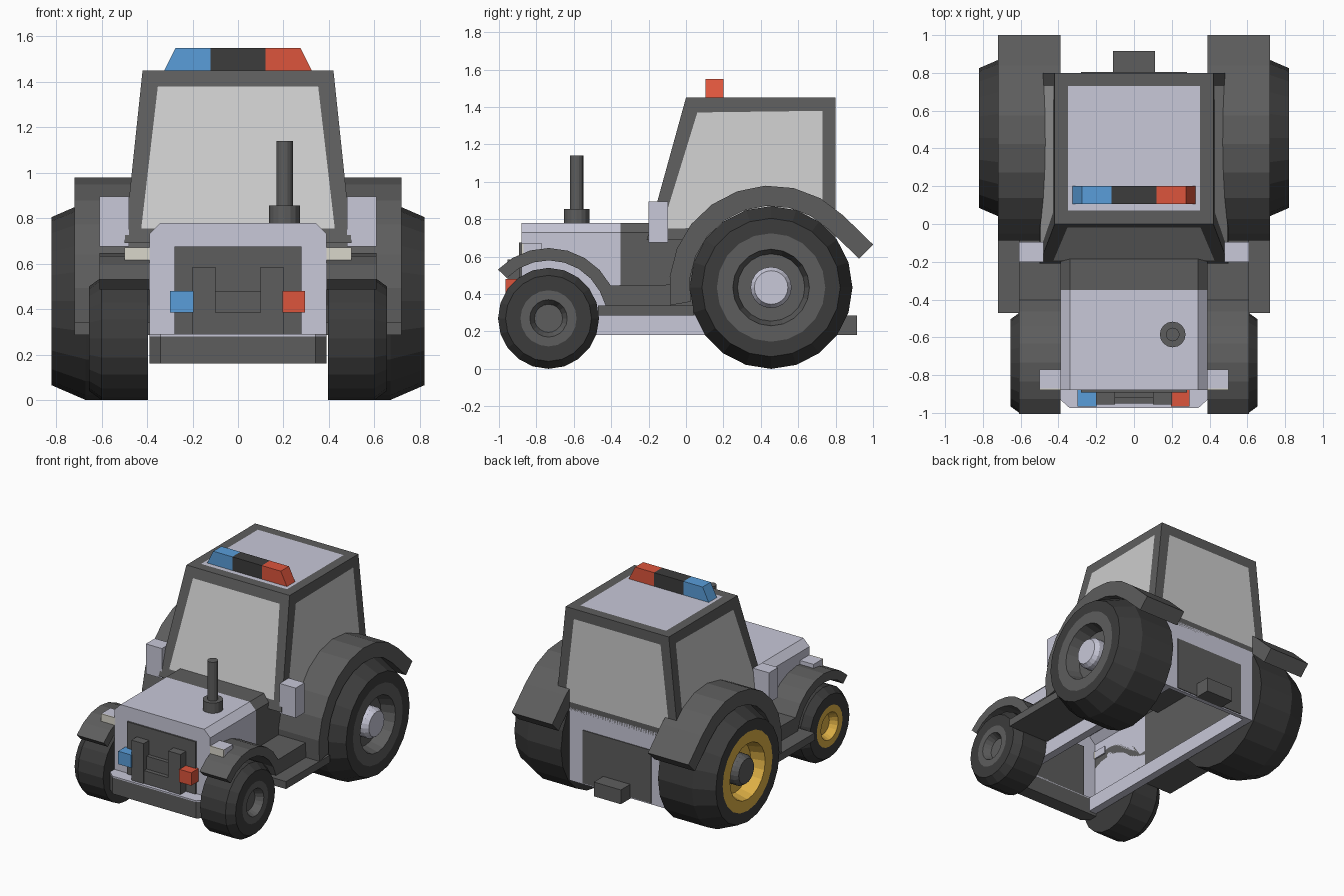
import bpy, bmesh, math
from mathutils import Vector

if "Cube" in bpy.data.objects:
    bpy.data.objects.remove(bpy.data.objects["Cube"])

COL = dict(dark=(.11, .11, .11), black=(.045, .045, .045), pale=(.58, .58, .69), glass=(.52, .52, .52),
           blue=(.1, .34, .7), red=(.72, .09, .045), gold=(.72, .43, .06), cream=(.7, .68, .6))
MAT = {}
for k, c in COL.items():
    MAT[k] = bpy.data.materials.new(k)
    MAT[k].diffuse_color = (*c, 1)


def finish(name, bm, mats, mirror=False):
    me = bpy.data.meshes.new(name)
    bm.to_mesh(me)
    bm.free()
    for m in mats:
        me.materials.append(MAT[m])
    ob = bpy.data.objects.new(name, me)
    bpy.context.collection.objects.link(ob)
    if mirror:
        ob.modifiers.new("mirror", 'MIRROR')
    return ob


def prism(name, pts, axis, lo, hi, mat, mirror=False, drop=()):
    """Extrude a 2D outline along an axis; drop removes faces looking that way."""
    place = {'x': lambda p, d: (d, p[0], p[1]), 'y': lambda p, d: (p[0], d, p[1]),
             'z': lambda p, d: (p[0], p[1], d)}[axis]
    bm = bmesh.new()
    a = [bm.verts.new(place(p, lo)) for p in pts]
    b = [bm.verts.new(place(p, hi)) for p in pts]
    bm.faces.new(a)
    bm.faces.new(b)
    for i in range(len(pts)):
        j = (i + 1) % len(pts)
        bm.faces.new((a[i], a[j], b[j], b[i]))
    bmesh.ops.recalc_face_normals(bm, faces=bm.faces[:])
    gone = [f for f in bm.faces if any(f.normal.dot(Vector(d)) > .95 for d in drop)]
    bmesh.ops.delete(bm, geom=gone, context='FACES')
    return finish(name, bm, [mat], mirror)


def box(name, x, y, z, mat, mirror=False):
    return prism(name, [(x[0], y[0]), (x[1], y[0]), (x[1], y[1]), (x[0], y[1])], 'z', *z, mat, mirror)


def lathe(name, prof, cen, axis, mat, n=20):
    """Spin (radius, distance) points round an axis."""
    d = Vector(axis)
    r = Vector((0, 0, -1)) if d.z == 0 else Vector((0, -1, 0))
    c = Vector(cen)
    bm = bmesh.new()
    vs = [bm.verts.new(c + r * q + d * t) for q, t in prof]
    es = [bm.edges.new(e) for e in zip(vs, vs[1:])]
    bmesh.ops.spin(bm, geom=vs + es, cent=c, axis=d, angle=math.tau, steps=n)
    bmesh.ops.remove_doubles(bm, verts=bm.verts[:], dist=1e-4)
    bmesh.ops.recalc_face_normals(bm, faces=bm.faces[:])
    return finish(name, bm, [mat])


def arc(c, r, a0, a1, n):
    return [(c[0] + r * math.cos(math.radians(a0 + (a1 - a0) * i / n)),
             c[1] + r * math.sin(math.radians(a0 + (a1 - a0) * i / n))) for i in range(n + 1)]


UP, DOWN, FRONT, BACK = (0, 0, 1), (0, 0, -1), (0, -1, 0), (0, 1, 0)
RC, FC = (.455, .435), (-.735, .27)  # wheel centres (y, z)

# Wheels: grey rims on one side, gold on the other
for s, side, rim, hub in ((1, "right", "dark", "pale"), (-1, "left", "gold", "dark")):
    ax = (s, 0, 0)
    c = (0, *RC)
    lathe(f"rear_tyre_{side}", [(0, .395), (.435, .395), (.435, .67), (.37, .82), (.29, .82)], c, ax, "black")
    lathe(f"rear_rim_{side}", [(.29, .82), (.205, .82), (.18, .72), (0, .72)], c, ax, rim)
    lathe(f"rear_hub_{side}", [(.11, .72), (.11, .78), (.09, .81), (0, .81)], c, ax, hub)
    c = (0, *FC)
    lathe(f"front_tyre_{side}", [(0, .395), (.27, .395), (.27, .6), (.23, .655), (.15, .655)], c, ax, "black")
    lathe(f"front_rim_{side}", [(.15, .655), (.1, .655), (.075, .6), (0, .6)], c, ax, rim)

# Fenders and steps
prism("rear_fender", arc(RC, .545, 190, 45, 9) + [(1, .665), (.925, .59)] + arc(RC, .437, 45, 190, 9),
      'x', .39, .72, "dark", True)
prism("front_fender", arc(FC, .376, 136, 28, 7) + [(-.08, .45), (-.08, .34), (-.43, .34)] + arc(FC, .31, 28, 136, 7),
      'x', .39, .61, "dark", True)
box("step", (.39, .72), (-.47, .04), (.285, .34), "dark", True)

# Hood and lower body, open underneath
hood = [(-.39, .285), (-.39, .73), (-.34, .78), (.34, .78), (.39, .73), (.39, .285)]
prism("hood", hood, 'y', -.88, -.35, "pale", drop=(DOWN, BACK))
prism("lower_body", hood, 'y', -.35, .79, "dark", drop=(DOWN, FRONT))
box("chassis_rail", (.33, .389), (-.9, .79), (.18, .285), "pale", True)
box("rear_panel", (-.39, .39), (.77, .8), (.18, .72), "pale")
box("rear_recess", (-.28, .28), (.765, .806), (.19, .58), "dark")
box("hitch", (-.11, .11), (.8, .915), (.18, .285), "dark")

# Nose: bumper, grille, lamps
nose = [(-.39, -.87), (-.39, -.93), (-.34, -.975), (.34, -.975), (.39, -.93), (.39, -.87)]
prism("bumper", nose, 'z', .16, .28, "dark")
prism("bumper_top", nose, 'z', .28, .29, "pale")
box("grille", (-.28, .28), (-.892, -.87), (.285, .675), "dark")
box("grille_post", (.1, .2), (-.955, -.88), (.285, .585), "dark", True)
box("grille_upper", (-.1, .1), (-.92, -.88), (.385, .48), "dark")
box("grille_lower", (-.1, .1), (-.95, -.88), (.285, .385), "dark")
box("nose_lamp_left", (-.3, -.195), (-.965, -.88), (.385, .48), "blue")
box("nose_lamp_right", (.195, .295), (-.965, -.88), (.385, .48), "red")
box("headlight_housing", (.38, .5), (-.87, -.77), (.615, .67), "pale", True)
box("headlight", (.38, .5), (-.88, -.87), (.615, .67), "cream", True)

# Cab: tapered box with inset glass and roof panel
bm = bmesh.new()
low = [bm.verts.new(p) for p in ((-.5, -.21, .69), (.5, -.21, .69), (.5, .8, .69), (-.5, .8, .69))]
top = [bm.verts.new(p) for p in ((-.42, 0, 1.45), (.42, 0, 1.45), (.42, .8, 1.45), (-.42, .8, 1.45))]
bm.faces.new(low)
panes = [bm.faces.new((low[i], low[(i + 1) % 4], top[(i + 1) % 4], top[i])) for i in range(4)]
roof = bm.faces.new(top)
bmesh.ops.recalc_face_normals(bm, faces=bm.faces[:])
bmesh.ops.inset_individual(bm, faces=panes + [roof], thickness=.1)
for f in panes:
    f.material_index = 1
roof.material_index = 2
finish("cab", bm, ["dark", "glass", "pale"])
box("side_mirror", (.48, .61), (-.2, -.095), (.675, .895), "pale", True)

# Exhaust
lathe("exhaust", [(0, .77), (.068, .77), (.068, .855), (.036, .855), (.036, 1.14), (0, 1.14)],
      (.205, -.585, 0), UP, "dark", 16)

# Light bar
box("light_bar_centre", (-.12, .12), (.105, .2), (1.45, 1.55), "black")
for s, name in ((-1, "blue"), (1, "red")):
    prism(f"light_bar_{name}", [(s * .12, 1.45), (s * .325, 1.45), (s * .275, 1.55), (s * .12, 1.55)],
          'y', .105, .2, name)

for m in bpy.data.materials:
    if m.users and not m.is_grease_pencil:
        m.use_nodes = True
        m.node_tree.nodes["Principled BSDF"].inputs["Base Color"].default_value = m.diffuse_color
